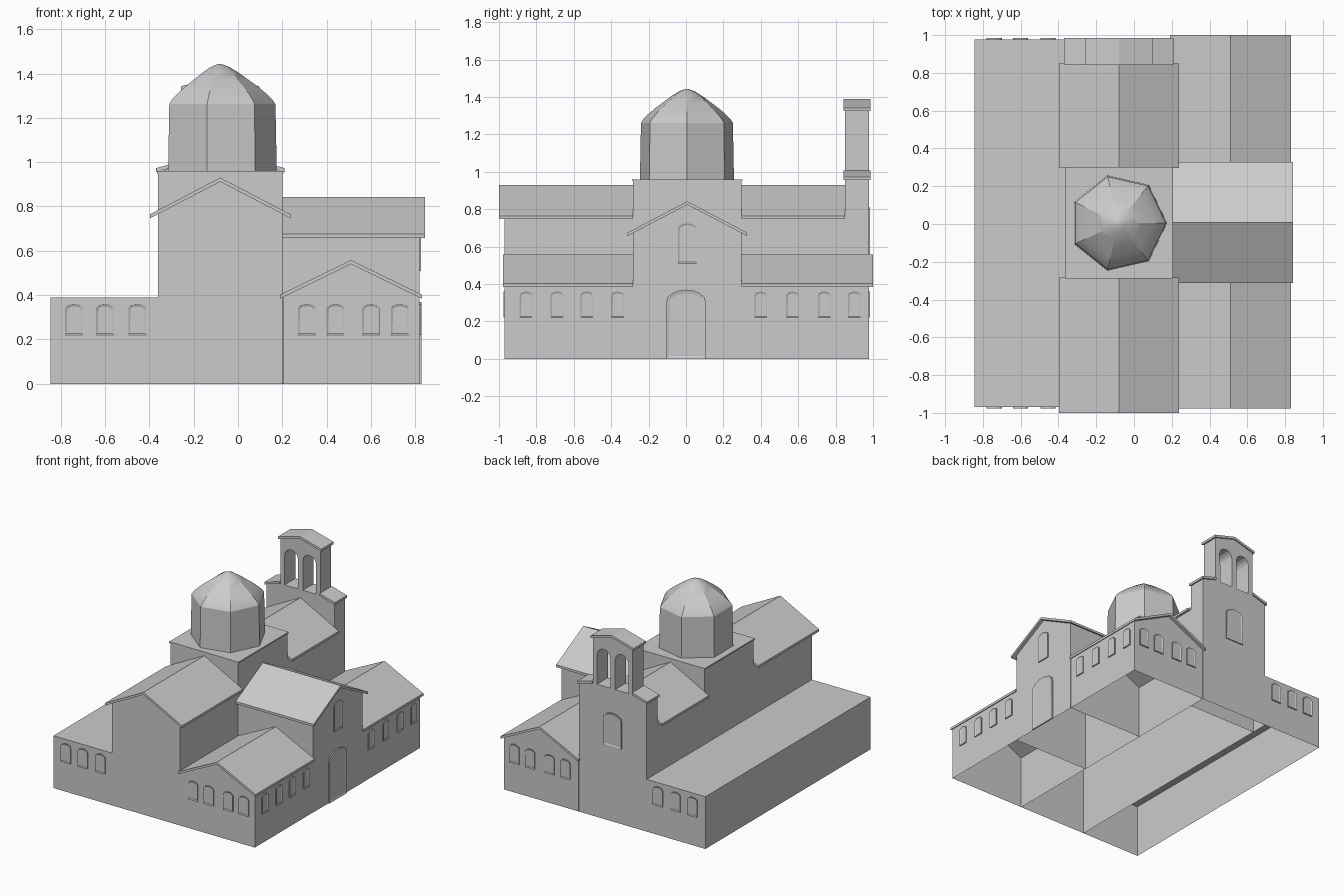
import bpy, bmesh, math
from mathutils import Matrix

cube = bpy.data.objects.get("Cube")
if cube:
    bpy.data.objects.remove(cube)

# One plain stone colour
stone = bpy.data.materials.new("grey_stone")
stone.use_nodes = True
stone.diffuse_color = (0.6, 0.6, 0.6, 1)
stone.node_tree.nodes["Principled BSDF"].inputs["Base Color"].default_value = stone.diffuse_color


def finish(bm, name):
    mesh = bpy.data.meshes.new(name)
    bm.to_mesh(mesh)
    bm.free()
    mesh.materials.append(stone)
    obj = bpy.data.objects.new(name, mesh)
    bpy.context.collection.objects.link(obj)
    return obj


def prism(name, profile, start, end, axis="y"):
    """Extrude an upright outline along x or y, leaving the ground side open."""
    bm = bmesh.new()
    rings = []
    for v in (start, end):
        rings.append([bm.verts.new((u, v, z) if axis == "y" else (v, u, z)) for u, z in profile])
    for ring in rings:
        bm.faces.new(ring)
    n = len(profile)
    for i in range(n):
        j = (i + 1) % n
        bm.faces.new((rings[0][i], rings[0][j], rings[1][j], rings[1][i]))
    bmesh.ops.recalc_face_normals(bm, faces=bm.faces[:])
    ground = [f for f in bm.faces if all(abs(v.co.z) < 1e-5 for v in f.verts)]
    bmesh.ops.delete(bm, geom=ground, context="FACES_ONLY")
    return finish(bm, name)


def box(name, x0, x1, y0, y1, z0, z1):
    return prism(name, [(x0, z0), (x1, z0), (x1, z1), (x0, z1)], y0, y1)


def roof(name, mid, half, eave, ridge, start, end, axis="y", t=0.018):
    pts = [(mid - half, eave), (mid, ridge), (mid + half, eave)]
    return prism(name, pts + [(u, z - t) for u, z in reversed(pts)], start, end, axis)


def gabled_walls(name, mid, wall, half, eave, ridge, start, end, axis="y"):
    top = ridge - 0.009
    side = top - (ridge - eave) * wall / half
    return prism(name, [(mid - wall, 0), (mid + wall, 0), (mid + wall, side),
                        (mid, top), (mid - wall, side)], start, end, axis)


def arch(mid, half, z0, z1, rise, steps=8):
    """Arched outline from the right foot over to the left foot."""
    pts = [(mid + half, z0)]
    for i in range(steps + 1):
        a = math.pi * i / steps
        pts.append((mid + half * math.cos(a), z1 - rise + rise * math.sin(a)))
    return pts + [(mid - half, z0)]


def arched_panel(name, x, y, z0, z1, width, turn, border=0.01, depth=0.007):
    """Thin arched surround with a sunk panel; turn 0 faces the front."""
    bm = bmesh.new()
    outline = arch(0, width / 2, z0, z1, width * 0.3)
    face = bm.faces.new([bm.verts.new((u, 0, z)) for u, z in outline])
    out = bmesh.ops.extrude_face_region(bm, geom=[face])["geom"]
    for v in out:
        if isinstance(v, bmesh.types.BMVert):
            v.co.y = -depth
    bmesh.ops.recalc_face_normals(bm, faces=bm.faces[:])
    front = [f for f in bm.faces if all(v.co.y < -depth / 2 for v in f.verts)]
    bmesh.ops.inset_region(bm, faces=front, thickness=border, depth=-0.005)
    bm.transform(Matrix.Translation((x, y, 0)) @ Matrix.Rotation(math.radians(turn), 4, "Z"))
    return finish(bm, name)


MID = -0.08           # nave centre line
FRONT, BACK = -0.97, 0.978
CROSS = (-0.283, 0.297)

# Nave with its two roof lengths
nave = (MID, 0.28, 0.317, 0.765, 0.93)
gabled_walls("nave_walls", *nave, FRONT, 0.85)
roof("nave_front_roof", MID, 0.317, 0.765, 0.93, -1.0, CROSS[0])
roof("nave_back_roof", MID, 0.317, 0.765, 0.93, CROSS[1], 0.85)

# Flat-topped aisle on one side
box("flat_aisle", -0.845, -0.36, FRONT, BACK, 0, 0.39)

# Gabled aisle on the other side, parted by the transept
for end, y0, y1, r0, r1 in (("front", FRONT, CROSS[0], -0.978, CROSS[0]),
                            ("back", CROSS[1], BACK, CROSS[1], 1.0)):
    gabled_walls("gabled_aisle_" + end, 0.51, 0.308, 0.32, 0.402, 0.558, y0, y1)
    roof("gabled_aisle_roof_" + end, 0.51, 0.32, 0.402, 0.558, r0, r1)

# Transept
gabled_walls("transept_walls", 0.007, 0.29, 0.32, 0.675, 0.842, 0.2, 0.819, "x")
roof("transept_roof", 0.007, 0.32, 0.675, 0.842, 0.2, 0.843, "x")

# Crossing block and its thin cap
box("crossing_block", -0.36, 0.2, *CROSS, 0.74, 0.95)
box("crossing_cap", -0.366, 0.206, CROSS[0] - 0.006, CROSS[1] + 0.006, 0.95, 0.96)

# Seven-sided drum and dome
bm = bmesh.new()
profile = [(0.258, 0.955), (0.252, 1.262), (0.237, 1.284), (0.21, 1.31), (0.174, 1.34),
           (0.13, 1.372), (0.087, 1.403), (0.045, 1.429), (0.02, 1.439)]
rings = []
for r, z in profile:
    angles = [2 * math.pi * i / 7 for i in range(7)]
    rings.append([bm.verts.new((MID - 0.003 + r * math.cos(a), 0.005 + r * math.sin(a), z)) for a in angles])
tip = bm.verts.new((MID - 0.003, 0.005, 1.444))
for i in range(7):
    j = (i + 1) % 7
    for low, high in zip(rings, rings[1:]):
        bm.faces.new((low[i], low[j], high[j], high[i]))
    bm.faces.new((rings[-1][i], rings[-1][j], tip))
dome = finish(bm, "dome")
bpy.ops.object.select_all(action="DESELECT")
dome.select_set(True)
bpy.context.view_layer.objects.active = dome
bpy.ops.object.shade_smooth_by_angle(angle=math.radians(30))

# Bell tower base with sloping shoulders
prism("bell_tower", [(-0.36, 0), (0.2, 0), (0.2, 0.955), (0.085, 0.99), (-0.245, 0.99), (-0.36, 0.955)],
      0.85, BACK)
for side, name in ((1, "shoulder_cap_left"), (-1, "shoulder_cap_right")):
    prism(name, [(MID + side * u, z) for u, z in
                 ((0.29, 0.955), (0.165, 0.99), (0.165, 1.008), (0.29, 0.973))], 0.842, 0.986)

# Open belfry with twin arches
belfry = [(MID - 0.165, 0.985), (MID - 0.165, 1.325), (MID, 1.372), (MID + 0.165, 1.325), (MID + 0.165, 0.985)]
for offset in (0.075, -0.075):
    belfry += arch(MID + offset, 0.055, 0.985, 1.265, 0.055)
prism("belfry", belfry, 0.85, BACK)
roof("belfry_roof", MID, 0.178, 1.342, 1.39, 0.842, 0.986)

# Rows of arched windows
for x in (-0.74, -0.6, -0.455, 0.31, 0.44, 0.6, 0.73):
    arched_panel("front_window", x, FRONT, 0.22, 0.36, 0.08, 0)
    arched_panel("back_window", x, BACK, 0.22, 0.36, 0.08, 180)
for y in (-0.855, -0.69, -0.53, -0.365, 0.4, 0.57, 0.74, 0.9):
    arched_panel("side_window", 0.818, y, 0.22, 0.36, 0.07, 90)

# Door, gable window and tower window
arched_panel("door", 0.819, 0, 0, 0.37, 0.21, 90, 0.02, 0.009)
arched_panel("gable_window", 0.819, 0.007, 0.51, 0.725, 0.1, 90)
arched_panel("tower_window", MID, BACK, 0.56, 0.81, 0.15, 180, 0.015)
